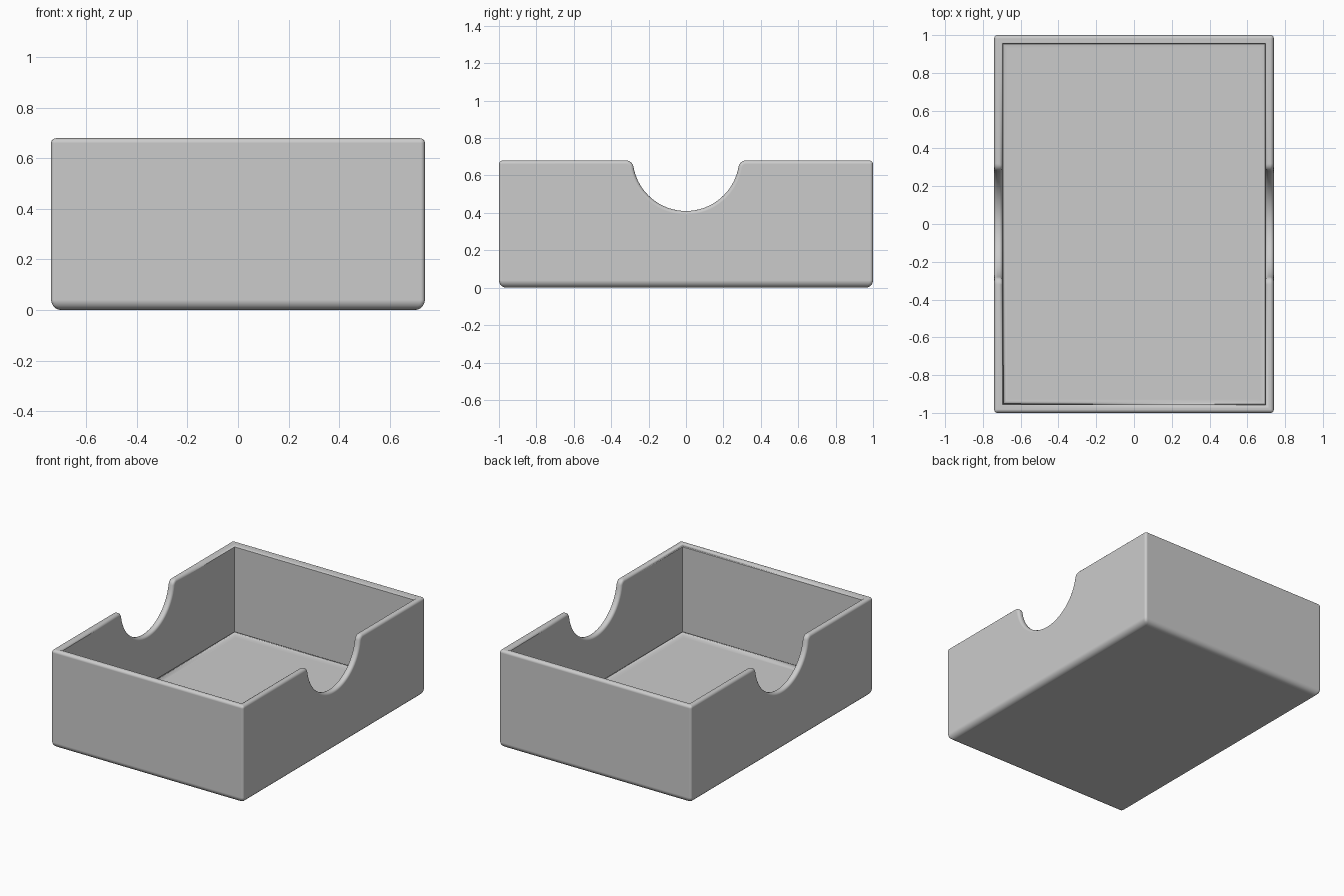
import bpy
import bmesh
from math import sin, cos, pi, sqrt, atan2

cube = bpy.data.objects.get("Cube")
if cube:
    bpy.data.objects.remove(cube, do_unlink=True)

HX, HY, H = 0.74, 1.0, 0.68        # half width, half length, height
WALL, FLOOR = 0.045, 0.045
BOTTOM_R, CORNER_R, RIM_R, FLOOR_R = 0.04, 0.016, 0.019, 0.025
NOTCH_R, NOTCH_Z, LIP_R = 0.285, 0.695, 0.04


def notch_profile():
    """Finger notch as (y, z) points, from -y to +y, with rounded lips."""
    lip_z = H - LIP_R
    lip_y = sqrt((NOTCH_R + LIP_R) ** 2 - (lip_z - NOTCH_Z) ** 2)
    end = atan2(lip_z - NOTCH_Z, lip_y)      # direction where lip meets scoop
    lip = []
    for i in range(7):
        a = pi / 2 + (pi / 2 + end) * i / 6
        lip.append((lip_y + LIP_R * cos(a), lip_z + LIP_R * sin(a)))
    left = [(-y, z) for y, z in lip]
    scoop = []
    for i in range(1, 32):
        a = -pi - end + (pi + 2 * end) * i / 32
        scoop.append((NOTCH_R * cos(a), NOTCH_Z + NOTCH_R * sin(a)))
    return left + scoop + lip[::-1]


bm = bmesh.new()
weight = bm.edges.layers.float.new("bevel_weight_edge")
notch = notch_profile()


def shell(hx, hy, base):
    """Vertices of one skin: bottom corners, and the top edge of each side."""
    corners = [(hx, -hy), (hx, hy), (-hx, hy), (-hx, -hy)]
    low = [bm.verts.new((x, y, base)) for x, y in corners]
    top = [bm.verts.new((x, y, H)) for x, y in corners]
    right = [bm.verts.new((hx, y, z)) for y, z in notch]
    left = [bm.verts.new((-hx, y, z)) for y, z in reversed(notch)]
    sides = [[top[0]] + right + [top[1]], [top[1], top[2]],
             [top[2]] + left + [top[3]], [top[3], top[0]]]
    bm.faces.new(low)
    for i, side in enumerate(sides):
        bm.faces.new([low[(i + 1) % 4], low[i]] + side)
    return low, top, sides


def mark(a, b, radius):
    bm.edges.get((a, b))[weight] = radius / BOTTOM_R


outer = shell(HX, HY, 0)
inner = shell(HX - WALL, HY - WALL, FLOOR)

# Rim joining the two skins
for side_out, side_in in zip(outer[2], inner[2]):
    for i in range(len(side_out) - 1):
        bm.faces.new([side_out[i], side_out[i + 1], side_in[i + 1], side_in[i]])
        mark(side_out[i], side_out[i + 1], RIM_R)
        mark(side_in[i], side_in[i + 1], RIM_R)

# Rounded outer corners and base, soft floor edge, crisp inner corners
for i in range(4):
    mark(outer[0][i], outer[1][i], CORNER_R)
    mark(outer[0][i], outer[0][(i + 1) % 4], BOTTOM_R)
    mark(inner[0][i], inner[0][(i + 1) % 4], FLOOR_R)
    bm.edges.get((inner[0][i], inner[1][i])).smooth = False

bmesh.ops.recalc_face_normals(bm, faces=bm.faces[:])
for f in bm.faces:
    f.smooth = True
mesh = bpy.data.meshes.new("open_tray")
bm.to_mesh(mesh)
bm.free()

tray = bpy.data.objects.new("open_tray", mesh)
bpy.context.collection.objects.link(tray)

bevel = tray.modifiers.new("rounded_edges", "BEVEL")
bevel.limit_method = "WEIGHT"
bevel.width = BOTTOM_R
bevel.segments = 5
bevel.use_clamp_overlap = False
bevel.harden_normals = True

# Plain grey finish
grey = bpy.data.materials.new("light_grey")
grey.use_nodes = True
colour = (0.6, 0.6, 0.6, 1)
grey.diffuse_color = colour
grey.node_tree.nodes["Principled BSDF"].inputs["Base Color"].default_value = colour
mesh.materials.append(grey)
